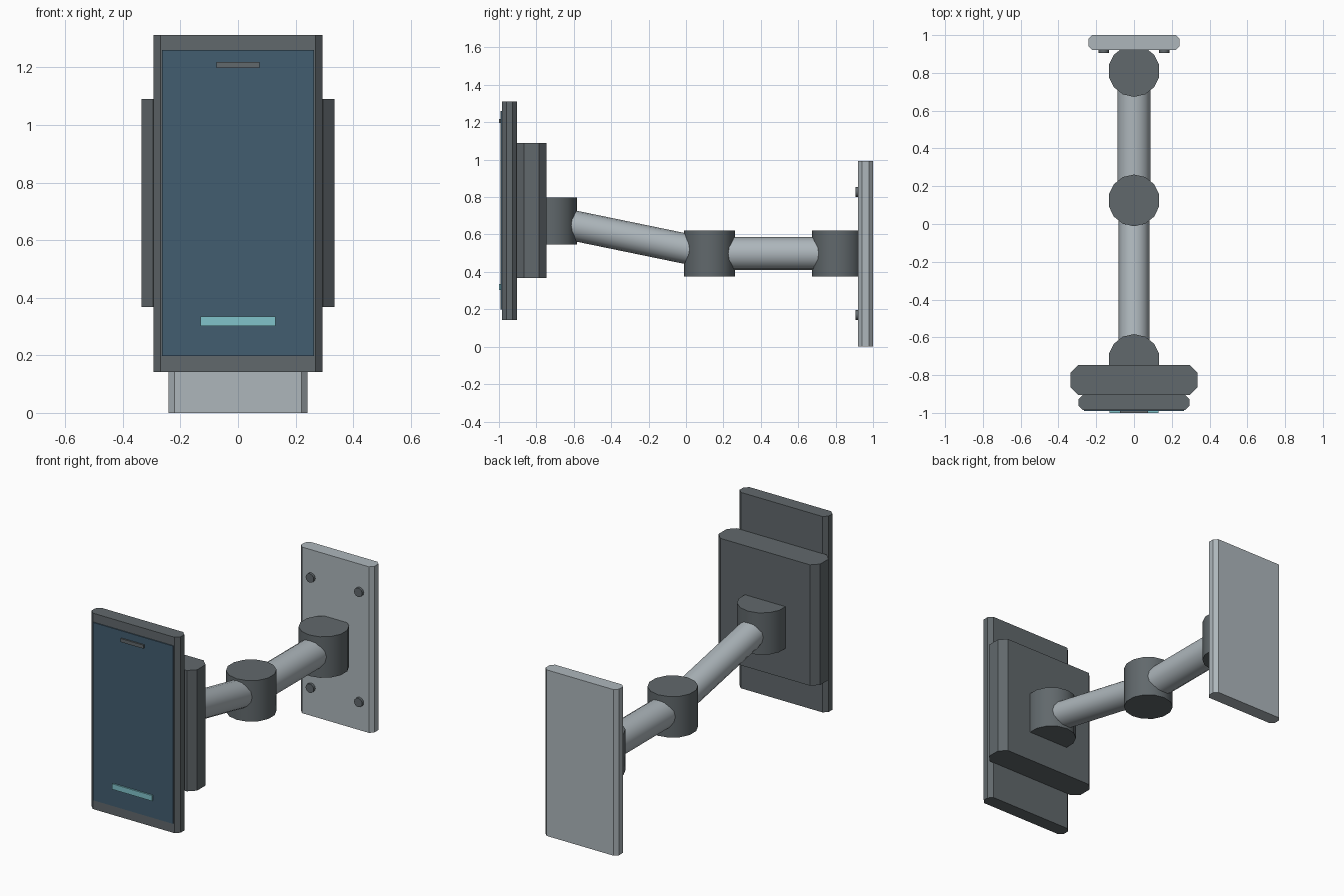
import bpy, bmesh
from mathutils import Vector

if "Cube" in bpy.data.objects:
    bpy.data.objects.remove(bpy.data.objects["Cube"])


def material(name, rgb):
    m = bpy.data.materials.new(name)
    m.diffuse_color = (*rgb, 1)
    m.use_nodes = True
    m.node_tree.nodes["Principled BSDF"].inputs["Base Color"].default_value = m.diffuse_color
    return m


DARK = material("dark_grey", (0.12, 0.14, 0.15))
LIGHT = material("light_grey", (0.42, 0.47, 0.50))
BLUE = material("screen_blue", (0.055, 0.11, 0.16))
TEAL = material("teal", (0.22, 0.55, 0.60))


def finish(name, bm, mat, smooth=False):
    bmesh.ops.recalc_face_normals(bm, faces=bm.faces)
    me = bpy.data.meshes.new(name)
    bm.to_mesh(me)
    bm.free()
    me.materials.append(mat)
    ob = bpy.data.objects.new(name, me)
    bpy.context.collection.objects.link(ob)
    if smooth:
        bpy.ops.object.select_all(action='DESELECT')
        ob.select_set(True)
        bpy.context.view_layer.objects.active = ob
        bpy.ops.object.shade_smooth_by_angle(angle=0.6)
    return ob


def plate(name, w, y0, y1, z0, z1, mat, c=0.0):
    """Upright slab of half width w; c chamfers its vertical edges."""
    if c:
        prof = [(-w + c, y0), (w - c, y0), (w, y0 + c), (w, y1 - c),
                (w - c, y1), (-w + c, y1), (-w, y1 - c), (-w, y0 + c)]
    else:
        prof = [(-w, y0), (w, y0), (w, y1), (-w, y1)]
    bm = bmesh.new()
    face = bm.faces.new([bm.verts.new((x, y, z0)) for x, y in prof])
    ext = bmesh.ops.extrude_face_region(bm, geom=[face], use_keep_orig=True)
    top = [v for v in ext["geom"] if isinstance(v, bmesh.types.BMVert)]
    bmesh.ops.translate(bm, verts=top, vec=(0, 0, z1 - z0))
    return finish(name, bm, mat)


def rod(name, a, b, r, mat, sides=14):
    """Cylinder running from point a to point b."""
    a, b = Vector(a), Vector(b)
    d = b - a
    bm = bmesh.new()
    bmesh.ops.create_cone(bm, cap_ends=True, segments=sides,
                          radius1=r, radius2=r, depth=d.length)
    rot = Vector((0, 0, 1)).rotation_difference(d).to_matrix()
    bmesh.ops.rotate(bm, verts=bm.verts, matrix=rot)
    bmesh.ops.translate(bm, verts=bm.verts, vec=(a + b) / 2)
    return finish(name, bm, mat, smooth=True)


# Wall plate with four screw heads
plate("wall_plate", 0.242, 0.92, 1.0, 0.0, 0.992, LIGHT, 0.021)
for x in (-0.16, 0.16):
    for z in (0.17, 0.828):
        rod("screw_head", (x, 0.905, z), (x, 0.925, z), 0.027, DARK, 12)

# Pivot joints
rod("wall_joint", (0, 0.81, 0.375), (0, 0.81, 0.62), 0.137, DARK)
rod("elbow_joint", (0, 0.125, 0.375), (0, 0.125, 0.62), 0.137, DARK)
rod("head_joint", (0, -0.72, 0.547), (0, -0.72, 0.797), 0.137, DARK)

# Arm tubes
rod("rear_arm", (0, 0.81, 0.498), (0, 0.125, 0.498), 0.088, LIGHT, 16)
rod("front_arm", (0, 0.125, 0.498), (0, -0.72, 0.672), 0.081, LIGHT, 16)

# Display head
plate("rear_housing", 0.336, -0.905, -0.747, 0.368, 1.09, DARK, 0.04)
plate("display_body", 0.294, -0.985, -0.903, 0.142, 1.312, DARK, 0.024)
plate("screen", 0.264, -0.991, -0.98, 0.198, 1.26, BLUE)
plate("speaker_slot", 0.075, -1.0, -0.985, 1.197, 1.218, DARK)
plate("indicator_bar", 0.131, -1.0, -0.985, 0.302, 0.335, TEAL)
